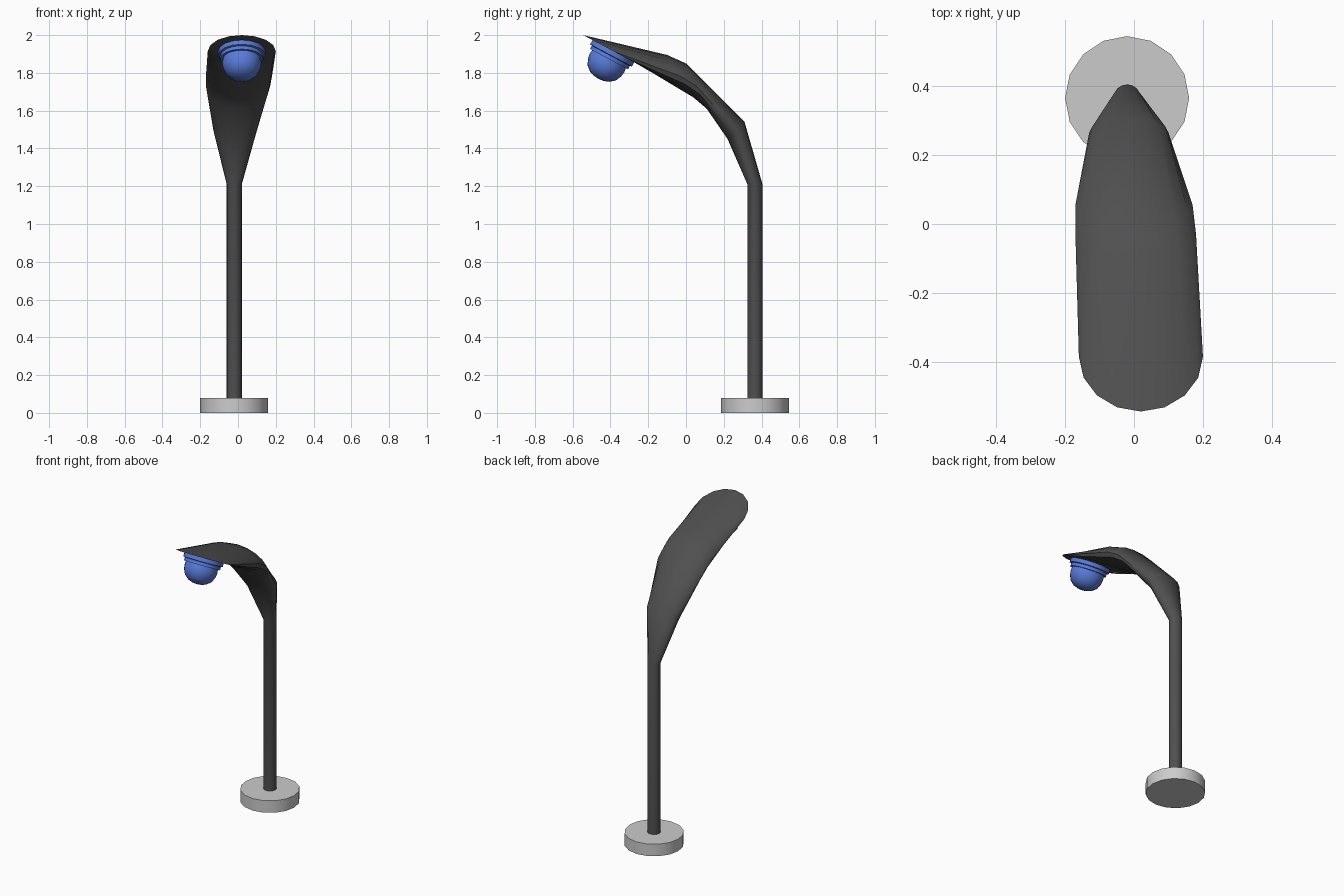
import bpy, bmesh
from math import sin, cos, pi, radians
from mathutils import Vector

if "Cube" in bpy.data.objects:
    bpy.data.objects.remove(bpy.data.objects["Cube"])

N = 16


def material(name, rgb):
    m = bpy.data.materials.new(name)
    m.diffuse_color = (*rgb, 1)
    m.use_nodes = True
    m.node_tree.nodes["Principled BSDF"].inputs["Base Color"].default_value = m.diffuse_color
    return m


def loft(name, rings, mat=None, angle=30):
    """Skin a list of (centre, half-width in x, half-depth vector) ellipses and cap both ends."""
    bm = bmesh.new()
    loops = []
    for c, w, d in rings:
        loops.append([bm.verts.new(Vector(c) + Vector((w, 0, 0)) * cos(2 * pi * i / N)
                                   + Vector(d) * sin(2 * pi * i / N)) for i in range(N)])
    for a, b in zip(loops, loops[1:]):
        for i in range(N):
            j = (i + 1) % N
            bm.faces.new((a[i], a[j], b[j], b[i]))
    bm.faces.new(loops[0][::-1])
    bm.faces.new(loops[-1])
    bmesh.ops.recalc_face_normals(bm, faces=bm.faces)
    me = bpy.data.meshes.new(name)
    bm.to_mesh(me)
    bm.free()
    ob = bpy.data.objects.new(name, me)
    bpy.context.collection.objects.link(ob)
    if mat:
        me.materials.append(mat)
    bpy.ops.object.select_all(action='DESELECT')
    ob.select_set(True)
    bpy.context.view_layer.objects.active = ob
    bpy.ops.object.shade_smooth_by_angle(angle=radians(angle))
    return ob


dark = material("dark_metal", (0.08, 0.08, 0.08))
blue = material("blue_lamp", (0.10, 0.20, 0.70))
PX, PY = -0.02, 0.365

# Round foot
loft("base", [((PX, PY, z), 0.18, (0, 0.18, 0)) for z in (0, 0.08)])


# Pole flowing into the widening hood: back and front outline points as (y, z)
def section(x, w, back, front):
    b, f = Vector((x, *back)), Vector((x, *front))
    return (b + f) / 2, w, (b - f) / 2


sections = [
    (PX, 0.04, (0.405, 0.08), (0.325, 0.08)),
    (PX, 0.04, (0.405, 1.21), (0.325, 1.21)),
    (-0.015, 0.115, (0.31, 1.54), (0.22, 1.45)),
    (0.0, 0.17, (0.0, 1.85), (0.11, 1.61)),
    (0.005, 0.175, (-0.10, 1.895), (0.04, 1.67)),
    (0.02, 0.18, (-0.544, 2.0), (-0.226, 1.83)),
]
loft("pole_and_hood", [section(*s) for s in sections], dark, 40)

# Lamp on the tilted hood opening: stepped flange and dome as (radius, depth)
centre = Vector((0.02, -0.385, 1.915))
tilt = radians(28)
axis = Vector((0, -sin(tilt), -cos(tilt)))
side = Vector((0, -cos(tilt), sin(tilt)))


def lamp_part(name, profile):
    loft(name, [(centre + axis * d, r, side * r) for r, d in profile], blue, 35)


lamp_part("lamp_flange", [(0.125, -0.005), (0.125, 0.025), (0.114, 0.028), (0.114, 0.048)])
lamp_part("lamp_dome", [(0.10, 0.04), (0.104, 0.07), (0.10, 0.098), (0.085, 0.13),
                        (0.058, 0.153), (0.03, 0.163), (0.004, 0.166)])
